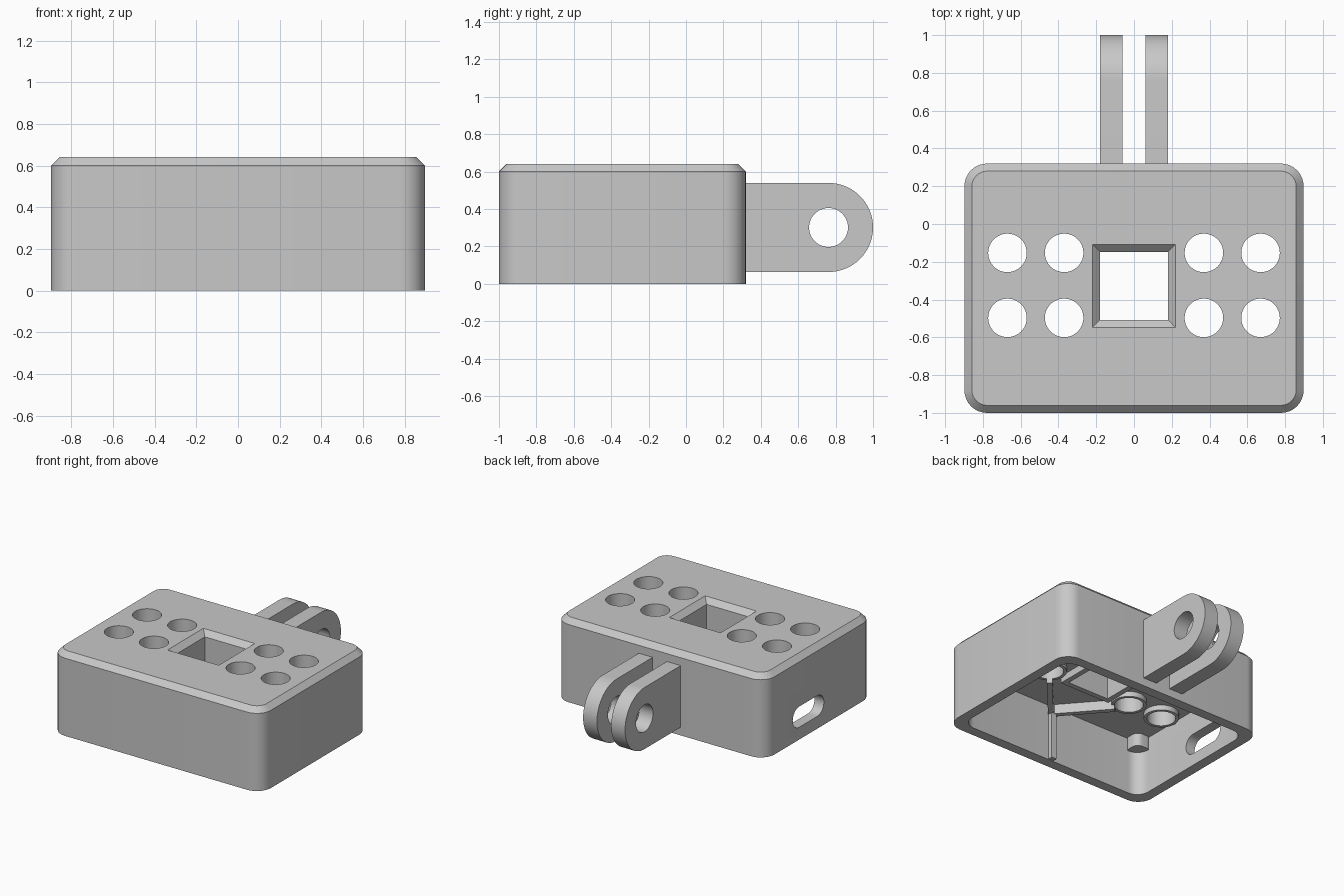
import bpy, bmesh
from math import pi, cos, sin
from mathutils import Vector

cube = bpy.data.objects.get("Cube")
if cube:
    bpy.data.objects.remove(cube, do_unlink=True)

grey = bpy.data.materials.new("plain grey")
grey.use_nodes = True
COLOUR = (0.58, 0.58, 0.58, 1)
grey.diffuse_color = COLOUR
grey.node_tree.nodes["Principled BSDF"].inputs["Base Color"].default_value = COLOUR

CY = -0.34        # middle of the case in y
HX, HY = 0.898, 0.66
WALL = 0.08
CEILING = 0.445
TOP, CHAMFER = 0.64, 0.04
SQUARE_Y, SQUARE = -0.328, 0.179
HOLE_R = 0.102
HOLES = [(x, y) for x in (-0.67, -0.37, 0.37, 0.67) for y in (-0.153, -0.497)]


def rounded(cx, cy, hx, hy, r, steps=8):
    """Outline of a rounded rectangle."""
    pts = []
    for i, (sx, sy) in enumerate([(1, 1), (-1, 1), (-1, -1), (1, -1)]):
        for k in range(steps + 1):
            a = (i + k / steps) * pi / 2
            pts.append((cx + sx * (hx - r) + r * cos(a), cy + sy * (hy - r) + r * sin(a)))
    return pts


def rect(cx, cy, hx, hy):
    return [(cx + hx, cy + hy), (cx - hx, cy + hy), (cx - hx, cy - hy), (cx + hx, cy - hy)]


def circle(cx, cy, r, n=48):
    return [(cx + r * cos(2 * pi * k / n), cy + r * sin(2 * pi * k / n)) for k in range(n)]


def loft(name, layers, along_x=False):
    """Join outlines of equal length, stacked in z or, for (y, z) outlines, in x."""
    bm = bmesh.new()
    rings = [[bm.verts.new((h, p, q) if along_x else (p, q, h)) for p, q in pts]
             for pts, h in layers]
    for a, b in zip(rings, rings[1:]):
        for i in range(len(a)):
            j = (i + 1) % len(a)
            bm.faces.new((a[i], a[j], b[j], b[i]))
    bm.faces.new(rings[0][::-1])
    bm.faces.new(rings[-1])
    bmesh.ops.recalc_face_normals(bm, faces=bm.faces)
    me = bpy.data.meshes.new(name)
    bm.to_mesh(me)
    bm.free()
    me.materials.append(grey)
    ob = bpy.data.objects.new(name, me)
    bpy.context.collection.objects.link(ob)
    return ob


def prism(name, pts, lo, hi, along_x=False):
    return loft(name, [(pts, lo), (pts, hi)], along_x)


def combine(ob, others, operation):
    """Cut or join the other solids, bake the result and remove them."""
    for c in others:
        c.hide_render = True
        mod = ob.modifiers.new("combine", "BOOLEAN")
        mod.operation, mod.solver, mod.object = operation, "EXACT", c
    deps = bpy.context.evaluated_depsgraph_get()
    ob.data = bpy.data.meshes.new_from_object(ob.evaluated_get(deps))
    ob.modifiers.clear()
    for c in others:
        bpy.data.objects.remove(c, do_unlink=True)


def smooth(ob):
    bpy.ops.object.select_all(action="DESELECT")
    ob.select_set(True)
    bpy.context.view_layer.objects.active = ob
    bpy.ops.object.shade_smooth_by_angle(angle=pi / 6)


# Case with rounded corners and a chamfered top edge, hollow underneath
outer = rounded(0, CY, HX, HY, 0.12)
case = loft("case", [
    (outer, 0), (outer, TOP - CHAMFER),
    (rounded(0, CY, HX - CHAMFER, HY - CHAMFER, 0.08), TOP)])
combine(case, [
    prism("cavity", rounded(0, CY, HX - WALL, HY - WALL, 0.1), -0.1, CEILING),
    prism("side_slot", rounded(-0.21, 0.175, 0.19, 0.08, 0.079), -1, -0.75, True),
], "DIFFERENCE")

# Collars round the window and the holes, and ribs, under the ceiling
IN = CEILING + 0.03
FRONT_IN = CY - HY + WALL
inside = [prism("window_frame", rect(0, SQUARE_Y, 0.22, 0.22), 0.39, IN),
          prism("wall_rib", rect(0, FRONT_IN, 0.022, 0.035), 0.005, IN)]
for x, y in HOLES:
    inside.append(prism("hole_collar", circle(x, y, 0.125), 0.405, IN))
for s in (-1, 1):
    a, b = Vector((0, FRONT_IN)), Vector((s * 0.37, -0.497))
    n = Vector((a.y - b.y, b.x - a.x)).normalized() * 0.02
    inside.append(prism("ceiling_rib", [a + n, b + n, b - n, a - n], 0.37, IN))
combine(case, inside, "UNION")

# Bevelled window and round holes through the top
openings = [
    prism("window", rect(0, SQUARE_Y, SQUARE, SQUARE), 0.3, 0.8),
    loft("window_bevel", [(rect(0, SQUARE_Y, SQUARE, SQUARE), TOP - CHAMFER),
                          (rect(0, SQUARE_Y, 0.26, 0.26), TOP + CHAMFER)])]
for x, y in HOLES:
    openings.append(prism("round_hole", circle(x, y, HOLE_R), 0.3, 0.8))
combine(case, openings, "DIFFERENCE")
smooth(case)

# Pair of hinge lugs at the back
LUG_Y, LUG_Z, LUG_R = 0.762, 0.301, 0.238
lug_outline = [(0.28, LUG_Z - LUG_R)]
for k in range(33):
    a = -pi / 2 + pi * k / 32
    lug_outline.append((LUG_Y + LUG_R * cos(a), LUG_Z + LUG_R * sin(a)))
lug_outline.append((0.28, LUG_Z + LUG_R))
for side, x in (("right", -0.12), ("left", 0.12)):
    lug = prism("hinge_lug_" + side, lug_outline, x - 0.059, x + 0.059, True)
    combine(lug, [prism("pin_hole", circle(LUG_Y, LUG_Z, 0.104), -1, 1, True)], "DIFFERENCE")
    smooth(lug)

# Small bosses in the upper inside corners
for sx, xn in ((-1, "right"), (1, "left")):
    for sy, yn in ((-1, "front"), (1, "back")):
        boss = prism("corner_boss_%s_%s" % (yn, xn),
                     rounded(sx * (HX - WALL - 0.045), CY + sy * (HY - WALL - 0.045),
                             0.07, 0.07, 0.05), 0.345, IN)
        smooth(boss)
